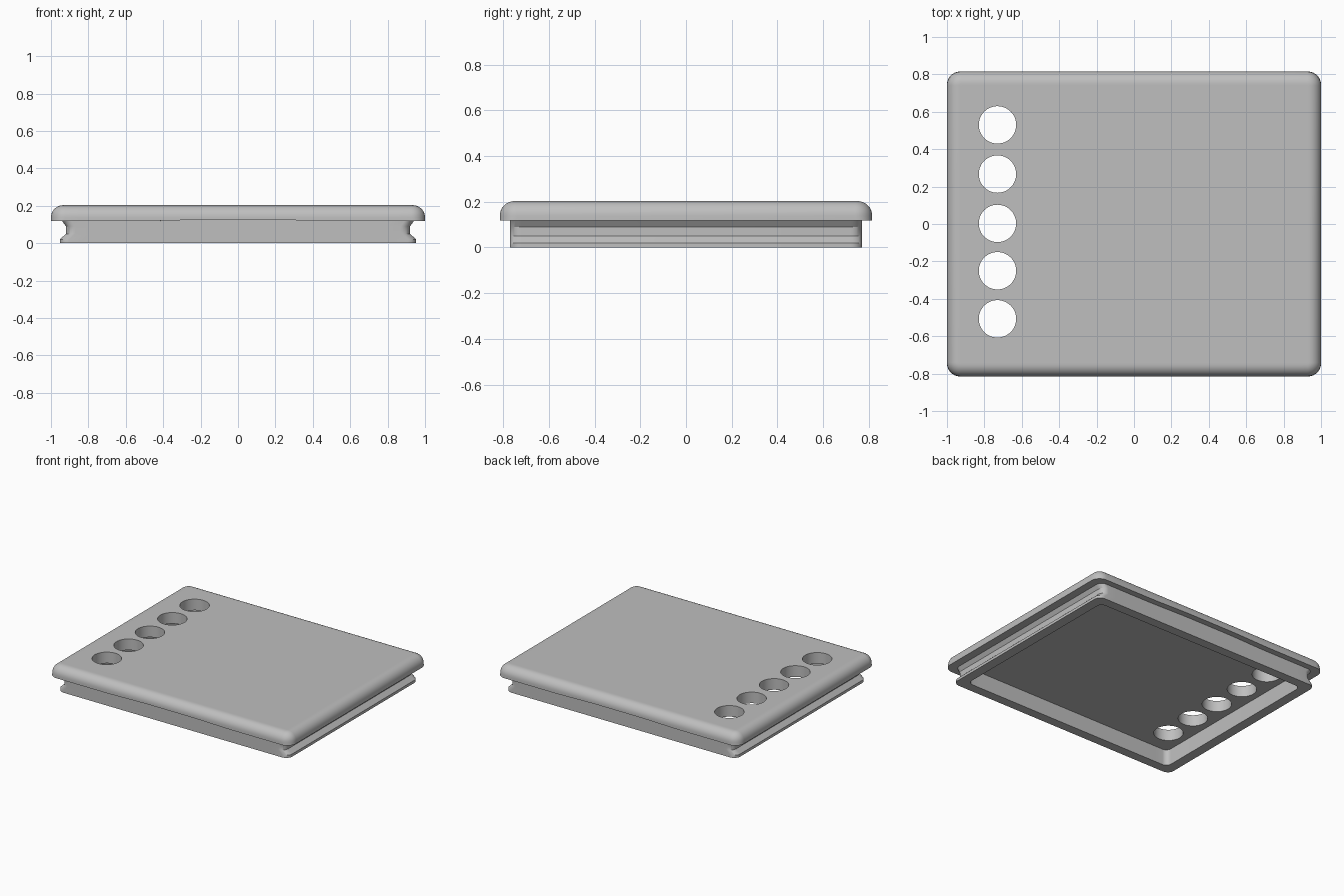
import bpy, bmesh, math

cube = bpy.data.objects.get("Cube")
if cube:
    bpy.data.objects.remove(cube, do_unlink=True)

grey = bpy.data.materials.new("light_grey")
grey.use_nodes = True
grey.diffuse_color = (0.52, 0.52, 0.52, 1)
grey.node_tree.nodes["Principled BSDF"].inputs["Base Color"].default_value = grey.diffuse_color

CORNER_STEPS, EDGE_STEPS = 8, 24


def ring(bm, hx, hy, z, r, lift=0.0):
    """Rounded rectangle of vertices; lift arches its front and back edges."""
    pts = []
    for k, (sx, sy) in enumerate([(1, 1), (-1, 1), (-1, -1), (1, -1)]):
        for i in range(CORNER_STEPS + 1):
            a = math.pi / 2 * (k + i / CORNER_STEPS)
            pts.append((sx * (hx - r) + r * math.cos(a), sy * (hy - r) + r * math.sin(a)))
        if k in (0, 2):  # subdivide the long front and back edges
            for i in range(1, EDGE_STEPS):
                pts.append((sx * (hx - r) * (1 - 2 * i / EDGE_STEPS), sy * hy))
    verts = []
    for x, y in pts:
        t = min(max((0.55 - abs(x)) / 0.4, 0), 1)
        verts.append(bm.verts.new((x, y, z + lift * t * t * (3 - 2 * t))))
    return verts


# Section from the recessed underside, round the skirt and up over the lid
sections = [
    (0.88, 0.70, 0.12, 0.04),
    (0.88, 0.70, 0.0, 0.04),
    (0.953, 0.77, 0.0, 0.05),
    (0.953, 0.77, 0.02, 0.05),
    (0.92, 0.77, 0.05, 0.05),
    (0.92, 0.77, 0.09, 0.05),
    (0.94, 0.77, 0.118, 0.05, 0.007),
    (1.0, 0.815, 0.118, 0.07, 0.007),
]
FILLET = 0.065
for i in range(9):  # rounded top edge
    a = math.pi / 2 * i / 8
    inset = FILLET * (1 - math.cos(a))
    sections.append((1 - inset, 0.815 - inset, 0.203 - FILLET * (1 - math.sin(a)), 0.075 - inset))
sections.append((0.925, 0.74, 0.203, 0.005))

bm = bmesh.new()
rings = [ring(bm, *s) for s in sections]
for lower, upper in zip(rings, rings[1:]):
    n = len(lower)
    for i in range(n):
        j = (i + 1) % n
        bm.faces.new((lower[i], lower[j], upper[j], upper[i]))
bm.faces.new(rings[0])
bm.faces.new(rings[-1])
bmesh.ops.recalc_face_normals(bm, faces=bm.faces)
mesh = bpy.data.meshes.new("lid")
bm.to_mesh(mesh)
bm.free()
mesh.materials.append(grey)
lid = bpy.data.objects.new("lid", mesh)
bpy.context.collection.objects.link(lid)

# Row of round through holes
bm = bmesh.new()
for y in (0.53, 0.267, 0.003, -0.25, -0.507):
    made = bmesh.ops.create_cone(bm, cap_ends=True, segments=48, radius1=0.1, radius2=0.1, depth=0.4)
    bmesh.ops.translate(bm, verts=made["verts"], vec=(-0.73, y, 0.16))
cut_mesh = bpy.data.meshes.new("hole_cutter")
bm.to_mesh(cut_mesh)
bm.free()
cut_mesh.materials.append(grey)
cutter = bpy.data.objects.new("hole_cutter", cut_mesh)
cutter.hide_render = True
bpy.context.collection.objects.link(cutter)

cut = lid.modifiers.new("holes", 'BOOLEAN')
cut.operation = 'DIFFERENCE'
cut.solver = 'EXACT'
cut.object = cutter
bpy.ops.object.select_all(action='DESELECT')
bpy.context.view_layer.objects.active = lid
lid.select_set(True)
bpy.ops.object.modifier_apply(modifier=cut.name)
bpy.data.objects.remove(cutter, do_unlink=True)
bpy.ops.object.shade_smooth_by_angle(angle=math.radians(28))
